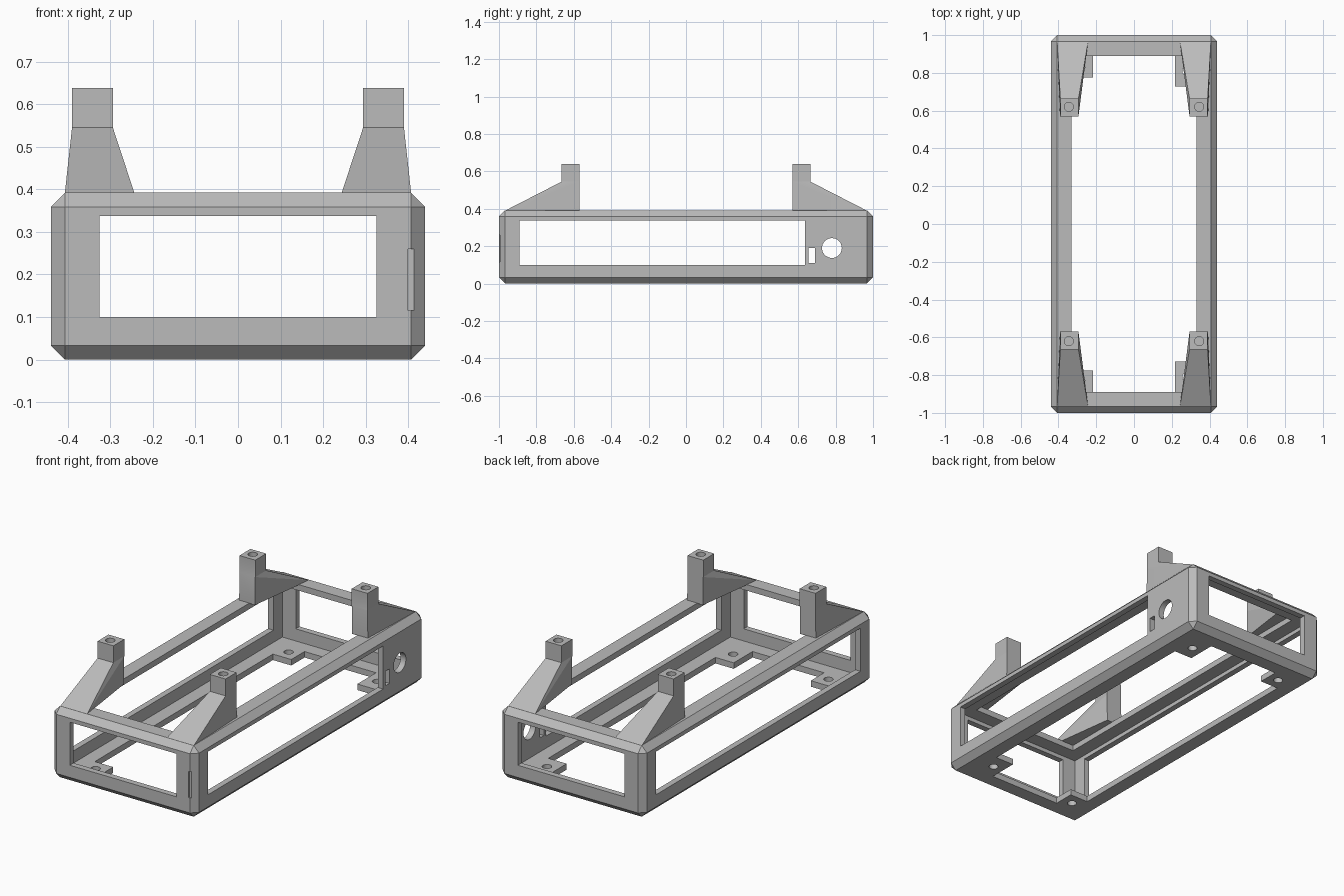
import bpy, bmesh
from mathutils import Matrix, Vector

if "Cube" in bpy.data.objects:
    bpy.data.objects.remove(bpy.data.objects["Cube"])

grey = bpy.data.materials.new("light_grey")
grey.diffuse_color = (0.5, 0.5, 0.5, 1)
grey.use_nodes = True
grey.node_tree.nodes["Principled BSDF"].inputs["Base Color"].default_value = grey.diffuse_color


def make(name, bm):
    bmesh.ops.recalc_face_normals(bm, faces=bm.faces)
    me = bpy.data.meshes.new(name)
    bm.to_mesh(me)
    bm.free()
    me.materials.append(grey)
    ob = bpy.data.objects.new(name, me)
    bpy.context.collection.objects.link(ob)
    return ob


def box(name, x0, x1, y0, y1, z0, z1, bevel=0):
    bm = bmesh.new()
    size = Matrix.Diagonal((x1 - x0, y1 - y0, z1 - z0, 1))
    mid = Matrix.Translation(((x0 + x1) / 2, (y0 + y1) / 2, (z0 + z1) / 2))
    bmesh.ops.create_cube(bm, size=1, matrix=mid @ size)
    if bevel:
        bmesh.ops.bevel(bm, geom=bm.edges[:], offset=bevel, segments=1,
                        affect='EDGES', profile=0.5)
    return make(name, bm)


def rod(name, center, radius, depth, axis='Z'):
    bm = bmesh.new()
    m = Matrix.Translation(center)
    if axis == 'X':
        m = m @ Matrix.Rotation(1.5707963, 4, 'Y')
    bmesh.ops.create_cone(bm, cap_ends=True, segments=32, radius1=radius,
                          radius2=radius, depth=depth, matrix=m)
    return make(name, bm)


def hull(name, points):
    bm = bmesh.new()
    for p in points:
        bm.verts.new(p)
    bmesh.ops.convex_hull(bm, input=bm.verts[:])
    return make(name, bm)


def boolean(target, tools, operation='DIFFERENCE'):
    bpy.context.view_layer.objects.active = target
    for tool in tools:
        tool.hide_render = True
        mod = target.modifiers.new("cut", 'BOOLEAN')
        mod.operation, mod.solver, mod.object = operation, 'EXACT', tool
        bpy.ops.object.modifier_apply(modifier=mod.name)
        bpy.data.objects.remove(tool)


# Chamfered shell, hollowed, with open top, bottom, ends and sides
frame = box("frame", -.44, .44, -1, 1, 0, .392, .033)
boolean(frame, [
    box("cavity", -.407, .407, -.967, .967, .033, .359),
    box("top_bottom_opening", -.33, .33, -.89, .89, -.1, .5),
    box("end_windows", -.325, .325, -1.1, 1.1, .1, .337),
    box("left_window", -.5, -.35, -.89, .89, .1, .337),
    box("right_window", .35, .5, -.89, .635, .1, .337),
    box("switch_slot", .35, .5, .655, .69, .11, .19),
    rod("round_port", (.44, .78, .19), .053, .2, 'X'),
    box("corner_recess", .40, .43, -1.1, -.994, .115, .26),
])

# Mounting tabs on the floor, with screw holes
for sx, reach in ((-1, .775), (1, .727)):
    for sy in (-1, 1):
        xs = sorted((sx * .218, sx * .36))
        ys = sorted((sy * reach, sy * .92))
        boolean(frame, [box("tab", *xs, *ys, 0, .033)], 'UNION')
        hole_y = sy * (.84 if sx < 0 else .81)
        boolean(frame, [rod("tab_hole", (sx * .28, hole_y, .02), .024, .2)])

# Four sloped legs with square posts and screw holes
for sx, side in ((-1, "left"), (1, "right")):
    for sy, end in ((-1, "front"), (1, "back")):
        base = [(.243, .967, .39), (.407, .967, .39), (.296, .57, .39),
                (.392, .57, .39)]
        top = [(x, y, .545) for x in (.294, .39) for y in (.57, .665)]
        leg = hull(f"{end}_{side}_leg",
                   [Vector((x * sx, y * sy, z)) for x, y, z in base + top])
        xs = sorted((sx * .294, sx * .39))
        ys = sorted((sy * .57, sy * .665))
        boolean(leg, [box("post", *xs, *ys, .545, .638)], 'UNION')
        boolean(leg, [rod("post_hole", (sx * .345, sy * .62, .6), .024, .16)])

# Smooth only the round holes
for ob in bpy.context.collection.objects:
    bpy.ops.object.select_all(action='DESELECT')
    ob.select_set(True)
    bpy.context.view_layer.objects.active = ob
    bpy.ops.object.shade_smooth_by_angle(angle=0.3)
